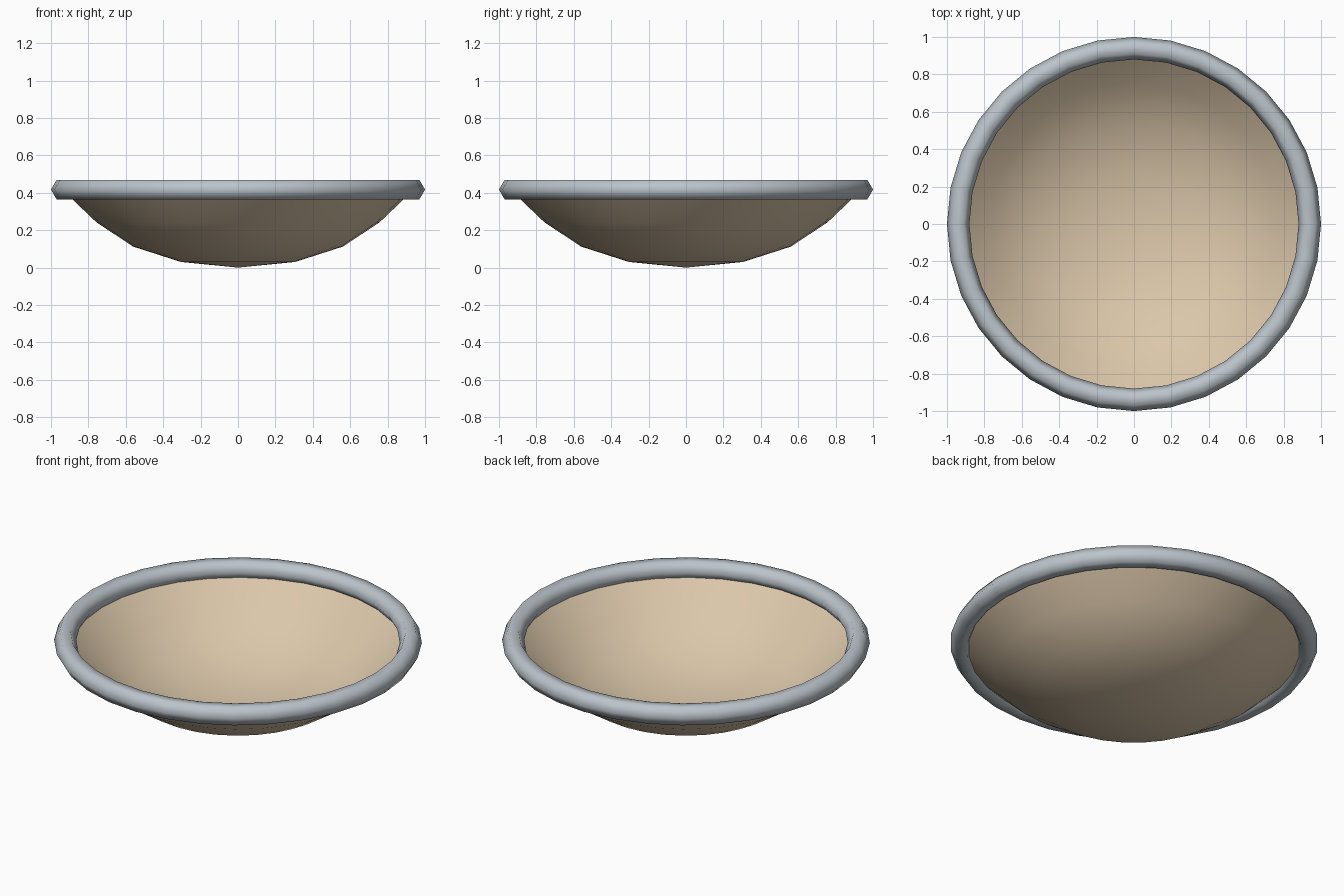
import bpy
import bmesh
import math
from mathutils import Matrix, Vector

SIDES = 32

if "Cube" in bpy.data.objects:
    bpy.data.objects.remove(bpy.data.objects["Cube"], do_unlink=True)


def make_material(name, color):
    mat = bpy.data.materials.new(name)
    mat.use_nodes = True
    mat.diffuse_color = color
    mat.node_tree.nodes["Principled BSDF"].inputs["Base Color"].default_value = color
    return mat


def lathe(name, profile, mat, closed=False):
    """Revolve an (r, z) profile around the z axis."""
    bm = bmesh.new()
    verts = [bm.verts.new((r, 0, z)) for r, z in profile]
    edges = [bm.edges.new(pair) for pair in zip(verts, verts[1:])]
    if closed:
        edges.append(bm.edges.new((verts[-1], verts[0])))
    bmesh.ops.spin(bm, geom=verts + edges, cent=(0, 0, 0), axis=(0, 0, 1),
                   angle=math.tau, steps=SIDES, use_duplicate=False)
    bmesh.ops.remove_doubles(bm, verts=bm.verts, dist=0.0005)
    bmesh.ops.recalc_face_normals(bm, faces=bm.faces)
    # An open shell faces up into the bowl
    if not closed and sum(f.normal.z for f in bm.faces) < 0:
        bmesh.ops.reverse_faces(bm, faces=bm.faces)
    for face in bm.faces:
        face.smooth = True
    mesh = bpy.data.meshes.new(name)
    bm.to_mesh(mesh)
    bm.free()
    mesh.materials.append(mat)
    obj = bpy.data.objects.new(name, mesh)
    bpy.context.collection.objects.link(obj)
    return obj


tan = make_material("warm tan", (0.71, 0.57, 0.40, 1))
grey = make_material("steel grey", (0.50, 0.55, 0.59, 1))

# Shallow dish, a thin open shell
lathe("bowl", [(0, 0), (0.305, 0.03), (0.56, 0.112), (0.757, 0.242), (0.94, 0.417)], tan)

# Hexagonal ring around the lip
hexagon = [(0.94 + 0.06 * math.cos(math.tau * i / 6),
            0.417 + 0.06 * math.sin(math.tau * i / 6)) for i in range(6)]
lathe("rim", hexagon, grey, closed=True)
